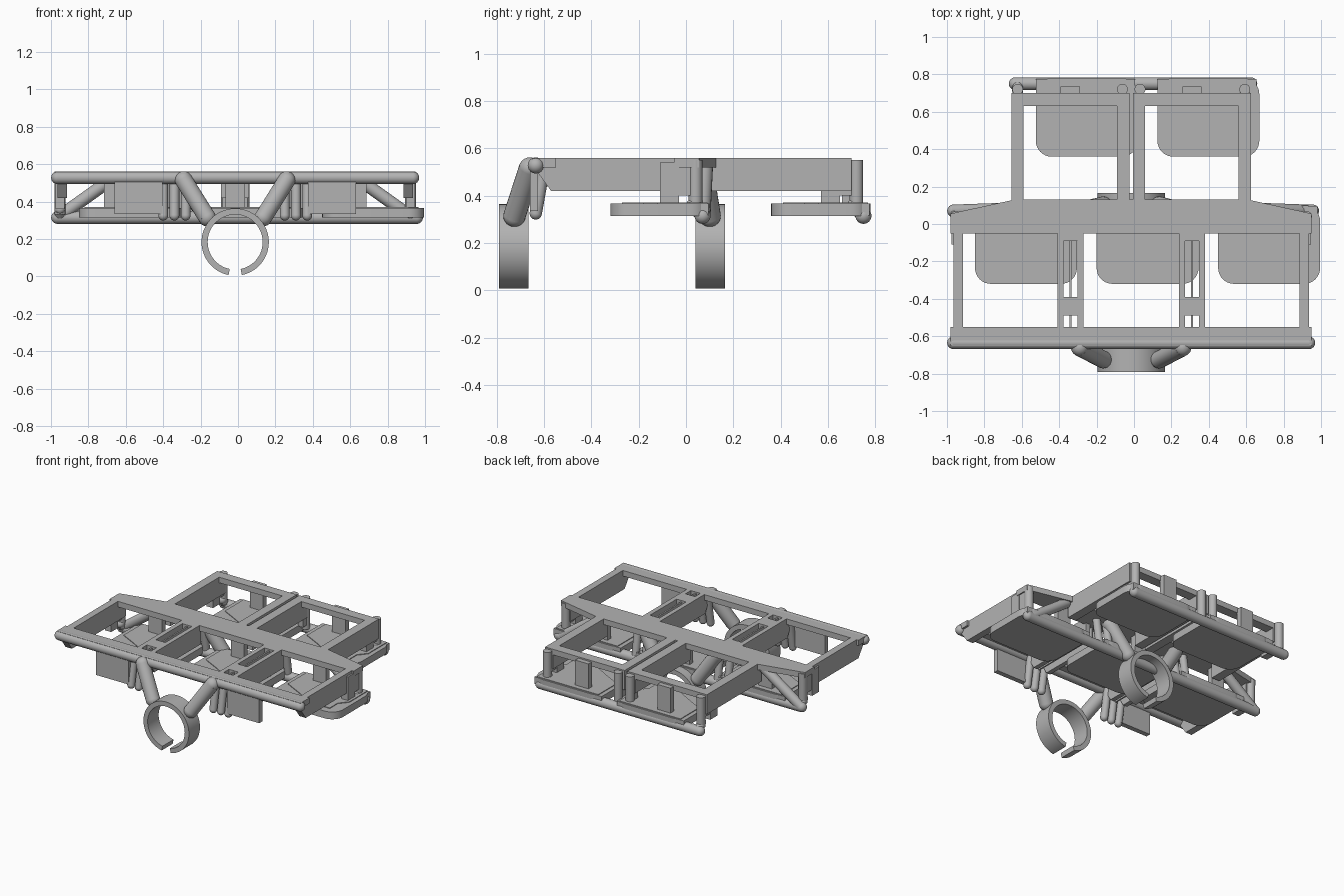
import bpy, bmesh, math
from mathutils import Vector

cube = bpy.data.objects.get("Cube")
if cube:
    bpy.data.objects.remove(cube, do_unlink=True)

grey = bpy.data.materials.new("plain grey")
grey.use_nodes = True
grey.diffuse_color = (0.45, 0.45, 0.45, 1)
grey.node_tree.nodes["Principled BSDF"].inputs["Base Color"].default_value = grey.diffuse_color

CX = -0.015          # symmetry plane of the rack
TOP = 0.56           # top of the frame
ROW = 0.68           # distance between the two rows


def finish(name, bm, smooth=False):
    bmesh.ops.recalc_face_normals(bm, faces=bm.faces)
    mesh = bpy.data.meshes.new(name)
    bm.to_mesh(mesh)
    bm.free()
    mesh.materials.append(grey)
    ob = bpy.data.objects.new(name, mesh)
    bpy.context.collection.objects.link(ob)
    if smooth:
        bpy.ops.object.select_all(action='DESELECT')
        ob.select_set(True)
        bpy.context.view_layer.objects.active = ob
        bpy.ops.object.shade_smooth_by_angle(angle=math.radians(35))
    return ob


def box(name, x, y, z, corner=0):
    """Box from three ranges; corner rounds its upright edges."""
    bm = bmesh.new()
    bmesh.ops.create_cube(bm, size=1)
    for v in bm.verts:
        for i, (lo, hi) in enumerate((x, y, z)):
            v.co[i] = lo if v.co[i] < 0 else hi
    if corner:
        edges = [e for e in bm.edges if abs(e.verts[0].co.z - e.verts[1].co.z) > 1e-4]
        bmesh.ops.bevel(bm, geom=edges, offset=corner, segments=8, profile=0.5, affect='EDGES')
    return finish(name, bm, corner > 0)


def prism(name, points, offset):
    """Flat outline pushed along a vector."""
    bm = bmesh.new()
    face = bm.faces.new([bm.verts.new(p) for p in points])
    new = bmesh.ops.extrude_face_region(bm, geom=[face])["geom"]
    bmesh.ops.translate(bm, vec=offset, verts=[v for v in new if isinstance(v, bmesh.types.BMVert)])
    return finish(name, bm)


def rod(name, a, b, r, ball=True):
    """Round bar between two points, with ball ends if wanted."""
    a, b = Vector(a), Vector(b)
    turn = (b - a).to_track_quat('Z', 'Y')
    bm = bmesh.new()
    made = bmesh.ops.create_cone(bm, cap_ends=True, segments=24, radius1=r, radius2=r,
                                 depth=(b - a).length)["verts"]
    bmesh.ops.rotate(bm, verts=made, matrix=turn.to_matrix())
    bmesh.ops.translate(bm, verts=made, vec=(a + b) / 2)
    for p in (a, b) if ball else ():
        made = bmesh.ops.create_uvsphere(bm, u_segments=24, v_segments=12, radius=r)["verts"]
        bmesh.ops.translate(bm, verts=made, vec=p)
    return finish(name, bm, True)


def both(a, b):
    """The same x range on either side of the symmetry plane."""
    return (("left", (CX + a, CX + b)), ("right", (CX - b, CX - a)))


def open_ring(name, y0, y1):
    """Clamp ring with a gap at the bottom."""
    bm = bmesh.new()
    steps, gap, outer, inner, cz = 56, 0.2, 0.18, 0.147, 0.184
    rings = []
    for i in range(steps + 1):
        t = -math.pi / 2 + gap + (2 * math.pi - 2 * gap) * i / steps
        rings.append([bm.verts.new((CX + r * math.cos(t), y, cz + r * math.sin(t)))
                      for r, y in ((outer, y0), (outer, y1), (inner, y1), (inner, y0))])
    for p, q in zip(rings, rings[1:]):
        for k in range(4):
            bm.faces.new((p[k], p[(k + 1) % 4], q[(k + 1) % 4], q[k]))
    bm.faces.new(rings[0])
    bm.faces.new(rings[-1])
    return finish(name, bm, True)


def wall(name, x, y0, y1, nose):
    """Deep fore-and-aft rail whose front lower corner is cut off."""
    outline = [(y0, TOP), (y0, TOP - 0.03), (y0 + nose, 0.42), (y1, 0.42), (y1, TOP)]
    prism(name, [(x[0], y, z) for y, z in outline], (x[1] - x[0], 0, 0))


# Cross bars of the top frame
PLATE = (0.52, TOP)
box("front_bar", (CX - 0.965, CX + 0.965), (-0.65, -0.55), PLATE)
rod("front_pipe", (CX - 0.95, -0.635, 0.528), (CX + 0.95, -0.635, 0.528), 0.034)
half = [(0.965, -0.05), (0.965, 0.055), (0.9, 0.07), (0.625, 0.13)]
outline = [(CX + x, y) for x, y in half] + [(CX - x, y) for x, y in reversed(half)]
prism("middle_bar", [(x, y, PLATE[0]) for x, y in outline], (0, 0, TOP - PLATE[0]))

for side, x in both(0.01, 0.64):
    box(f"{side}_back_bar", x, (0.63, 0.70), PLATE)

# Rails along the depth
for side, x in both(0.9, 0.95):
    wall(f"{side}_outer_rail", x, -0.65, 0.04, 0.08)
for a, b, label in ((0.575, 0.64, "outer"), (0.01, 0.075, "inner")):
    for side, x in both(a, b):
        wall(f"{side}_back_{label}_rail", x, 0.08, 0.70, 0.0)

# Slotted dividers between the front windows
for a, b, label in ((0.255, 0.287, "inner"), (0.362, 0.395, "outer")):
    for side, x in both(a, b):
        wall(f"{side}_divider_{label}_rail", x, -0.62, -0.03, 0.06)
for side, x in both(0.319, 0.330):
    box(f"{side}_divider_rib", x, (-0.60, -0.05), (0.44, TOP - 0.01))
for side, x in both(0.28, 0.37):
    box(f"{side}_divider_bridge", x, (-0.49, -0.39), PLATE)
    box(f"{side}_divider_end", x, (-0.09, -0.04), PLATE)

# Rows of trays, each with an upright, a lower pipe and corner clips
rows = (("front", -ROW, (-0.65, 0, 0.65), 0.95),
        ("back", 0, (-0.325, 0.325), 0.62))
for row, dy, centres, reach in rows:
    for n, c in enumerate(centres, 1):
        x = CX + c + 0.08
        tag = f"{row}_tray_{n}"
        box(tag, (x - 0.265, x + 0.28), (0.36 + dy, 0.78 + dy), (0.315, 0.367), 0.085)
        # square rear corners of the tray
        box(tag + "_rear", (x - 0.265, x + 0.265), (0.64 + dy, 0.775 + dy), (0.317, 0.367))
        pad = [(-0.235, 0.77), (-0.235, 0.56), (-0.10, 0.49), (0.04, 0.41),
               (0.20, 0.41), (0.20, 0.50), (0.25, 0.56), (0.25, 0.77)]
        prism(tag + "_raised_floor", [(x + px, py + dy, 0.366) for px, py in pad], (0, 0, 0.006))
        box(f"{row}_upright_{n}", (CX + c - 0.052, CX + c + 0.052),
            (0.695 + dy, 0.735 + dy), (0.34, 0.55))
    rod(f"{row}_lower_pipe", (CX - reach, 0.75 + dy, 0.315), (CX + reach + 0.02, 0.75 + dy, 0.315), 0.034)
    for side, s in (("left", 1), ("right", -1)):
        px = CX + s * (reach - 0.013)
        rod(f"{row}_{side}_clip_pin", (px, 0.72 + dy, 0.33), (px, 0.72 + dy, 0.55), 0.029, False)
        rod(f"{row}_{side}_clip_hook", (px, 0.71 + dy, 0.36), (px, 0.75 + dy, 0.315), 0.029)
        box(f"{row}_{side}_clip_block", (px - 0.025, px + 0.025), (0.57 + dy, 0.65 + dy), (0.36, 0.54))
        box(f"{row}_{side}_clip_arm", (px - 0.02, px + 0.02), (0.64 + dy, 0.735 + dy), (0.40, 0.535))

# Inner clips between the back trays, and diagonal braces to the lower pipe
for side, s in (("left", 1), ("right", -1)):
    px = CX + s * 0.047
    rod(f"{side}_inner_clip_pin", (px, 0.72, 0.33), (px, 0.72, 0.55), 0.029, False)
    box(f"{side}_inner_clip_block", (px - 0.02, px + 0.02), (0.66, 0.72), (0.36, 0.54))
    rod(f"{side}_diagonal_brace", (CX + s * 0.94, 0.07, 0.32), (CX + s * 0.66, 0.08, 0.52), 0.034)

    # Legs down to the clamp rings
    rod(f"{side}_front_leg", (CX + s * 0.275, -0.66, 0.515), (CX + s * 0.15, -0.725, 0.315), 0.047)
    rod(f"{side}_back_leg", (CX + s * 0.275, 0.07, 0.505), (CX + s * 0.15, 0.10, 0.315), 0.047)

    # Hanging fingers below the dividers
    for k, off in enumerate((0.265, 0.325, 0.385), 1):
        px = CX + s * off
        rod(f"{side}_front_finger_{k}", (px, -0.60, 0.52), (px, -0.635, 0.325), 0.026)
    for k, off in enumerate((0.285, 0.365), 1):
        px = CX + s * off
        rod(f"{side}_middle_finger_{k}", (px, 0.04, 0.52), (px, 0.07, 0.33), 0.026)

# Hanging panels under the front pipe
for side, x in both(0.39, 0.645):
    box(f"{side}_front_panel", x, (-0.66, -0.625), (0.335, 0.525))

open_ring("front_clamp_ring", -0.79, -0.665)
open_ring("back_clamp_ring", 0.04, 0.165)
